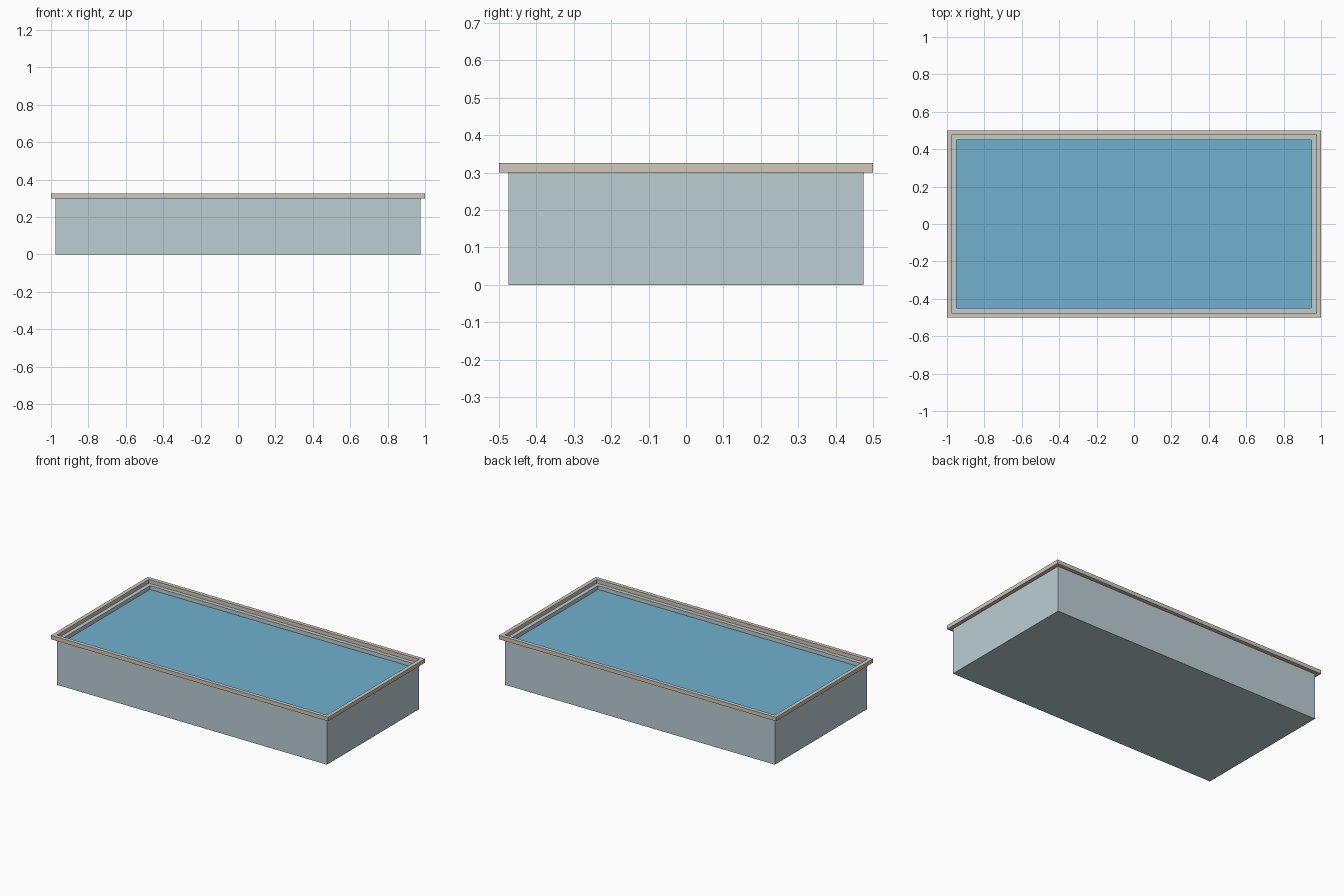
import bpy
import bmesh

cube = bpy.data.objects.get("Cube")
if cube:
    bpy.data.objects.remove(cube, do_unlink=True)


def material(name, rgb):
    mat = bpy.data.materials.new(name)
    mat.use_nodes = True
    colour = (*rgb, 1.0)
    mat.diffuse_color = colour
    mat.node_tree.nodes["Principled BSDF"].inputs["Base Color"].default_value = colour
    return mat


def add_object(name, bm, mat):
    bmesh.ops.recalc_face_normals(bm, faces=bm.faces)
    mesh = bpy.data.meshes.new(name)
    bm.to_mesh(mesh)
    bm.free()
    mesh.materials.append(mat)
    obj = bpy.data.objects.new(name, mesh)
    bpy.context.collection.objects.link(obj)
    return obj


def rect(bm, inset, z):
    """Rectangle of vertices, inset from the outermost edge."""
    x, y = 1 - inset, 0.5 - inset
    return [bm.verts.new((sx * x, sy * y, z))
            for sx, sy in ((-1, -1), (1, -1), (1, 1), (-1, 1))]


def sweep(bm, profile, closed):
    """Join rectangles that follow an (inset, z) profile."""
    loops = [rect(bm, inset, z) for inset, z in profile]
    pairs = list(zip(loops, loops[1:]))
    if closed:
        pairs.append((loops[-1], loops[0]))
    for a, b in pairs:
        for i in range(4):
            j = (i + 1) % 4
            bm.faces.new((a[i], a[j], b[j], b[i]))
    return loops


wall_colour = material("pale blue grey wall", (0.50, 0.62, 0.65))
rim_colour = material("beige stone", (0.64, 0.58, 0.50))
water_colour = material("water blue", (0.16, 0.44, 0.62))

# Basin: outer walls, top ledge, inner walls and both sides of the floor
bm = bmesh.new()
loops = sweep(bm, [(0.025, 0), (0.025, 0.3), (0.05, 0.3), (0.05, 0.025)], False)
bm.faces.new(loops[0])
bm.faces.new(loops[-1])
add_object("basin", bm, wall_colour)

# Raised rim around the top of the basin
bm = bmesh.new()
sweep(bm, [(0, 0.3), (0, 0.325), (0.025, 0.325), (0.025, 0.3)], True)
add_object("rim", bm, rim_colour)

# Water surface
bm = bmesh.new()
bm.faces.new(rect(bm, 0.05, 0.275))
add_object("water", bm, water_colour)
